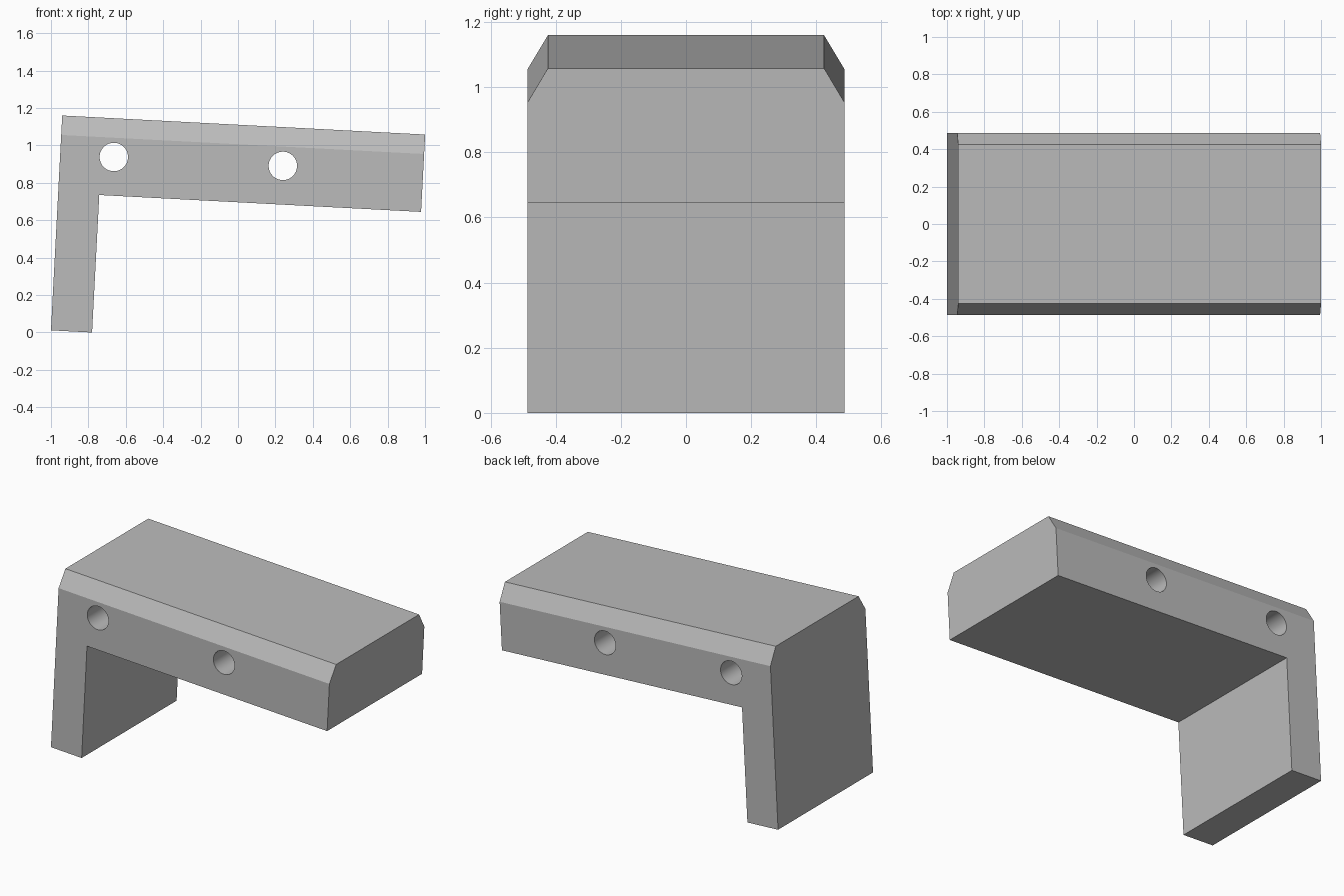
import bpy
import bmesh
from math import radians
from mathutils import Vector

old = bpy.data.objects.get("Cube")
if old:
    bpy.data.objects.remove(old, do_unlink=True)

LENGTH, HEIGHT, HALF_DEPTH = 1.943, 1.15, 0.486
LEG, INNER = 0.22, 0.736
CHAMFER_Y, CHAMFER_Z = 0.062, 0.104
TILT, ORIGIN = radians(3), Vector((-1, 0, 0.0115))

grey = bpy.data.materials.new("plain grey")
grey.use_nodes = True
colour = (0.5, 0.5, 0.5, 1)
grey.diffuse_color = colour
grey.node_tree.nodes["Principled BSDF"].inputs["Base Color"].default_value = colour

# L-shaped profile extruded along the depth
bm = bmesh.new()
profile = [(0, 0), (LEG, 0), (LEG, INNER), (LENGTH, INNER), (LENGTH, HEIGHT), (0, HEIGHT)]
face = bm.faces.new([bm.verts.new((x, -HALF_DEPTH, z)) for x, z in profile])
ext = bmesh.ops.extrude_face_region(bm, geom=[face])
bmesh.ops.translate(bm, vec=(0, 2 * HALF_DEPTH, 0),
                    verts=[v for v in ext["geom"] if isinstance(v, bmesh.types.BMVert)])

# Sloped chamfers on the front and back top edges
for side in (-1, 1):
    bmesh.ops.bisect_plane(bm, geom=bm.verts[:] + bm.edges[:] + bm.faces[:],
                           plane_co=(0, side * HALF_DEPTH, HEIGHT - CHAMFER_Z),
                           plane_no=(0, side * CHAMFER_Z, CHAMFER_Y), clear_outer=True)
    bmesh.ops.holes_fill(bm, edges=[e for e in bm.edges if e.is_boundary])
bmesh.ops.recalc_face_normals(bm, faces=bm.faces)

mesh = bpy.data.meshes.new("angled_bracket")
bm.to_mesh(mesh)
bm.free()
mesh.materials.append(grey)
bracket = bpy.data.objects.new("angled_bracket", mesh)
bpy.context.collection.objects.link(bracket)
bracket.location = ORIGIN
bracket.rotation_euler.y = TILT

# Two round holes drilled through from front to back
for i, x in enumerate((0.287, 1.192)):
    bpy.ops.mesh.primitive_cylinder_add(vertices=48, radius=0.076, depth=2,
                                        location=(x, 0, 0.943), rotation=(radians(90), 0, 0))
    cutter = bpy.context.object
    cutter.name = f"hole_cutter_{i + 1}"
    cutter.data.materials.append(grey)
    cutter.parent = bracket
    cutter.hide_render = True
    cutter.hide_set(True)
    cut = bracket.modifiers.new(f"hole_{i + 1}", "BOOLEAN")
    cut.operation = "DIFFERENCE"
    cut.solver = "EXACT"
    cut.object = cutter

# Apply the cuts, remove the cutters and smooth the hole walls
bpy.context.view_layer.objects.active = bracket
bracket.select_set(True)
for mod in list(bracket.modifiers):
    cutter = mod.object
    bpy.ops.object.modifier_apply(modifier=mod.name)
    bpy.data.objects.remove(cutter, do_unlink=True)
bpy.ops.object.shade_smooth_by_angle(angle=radians(25))
